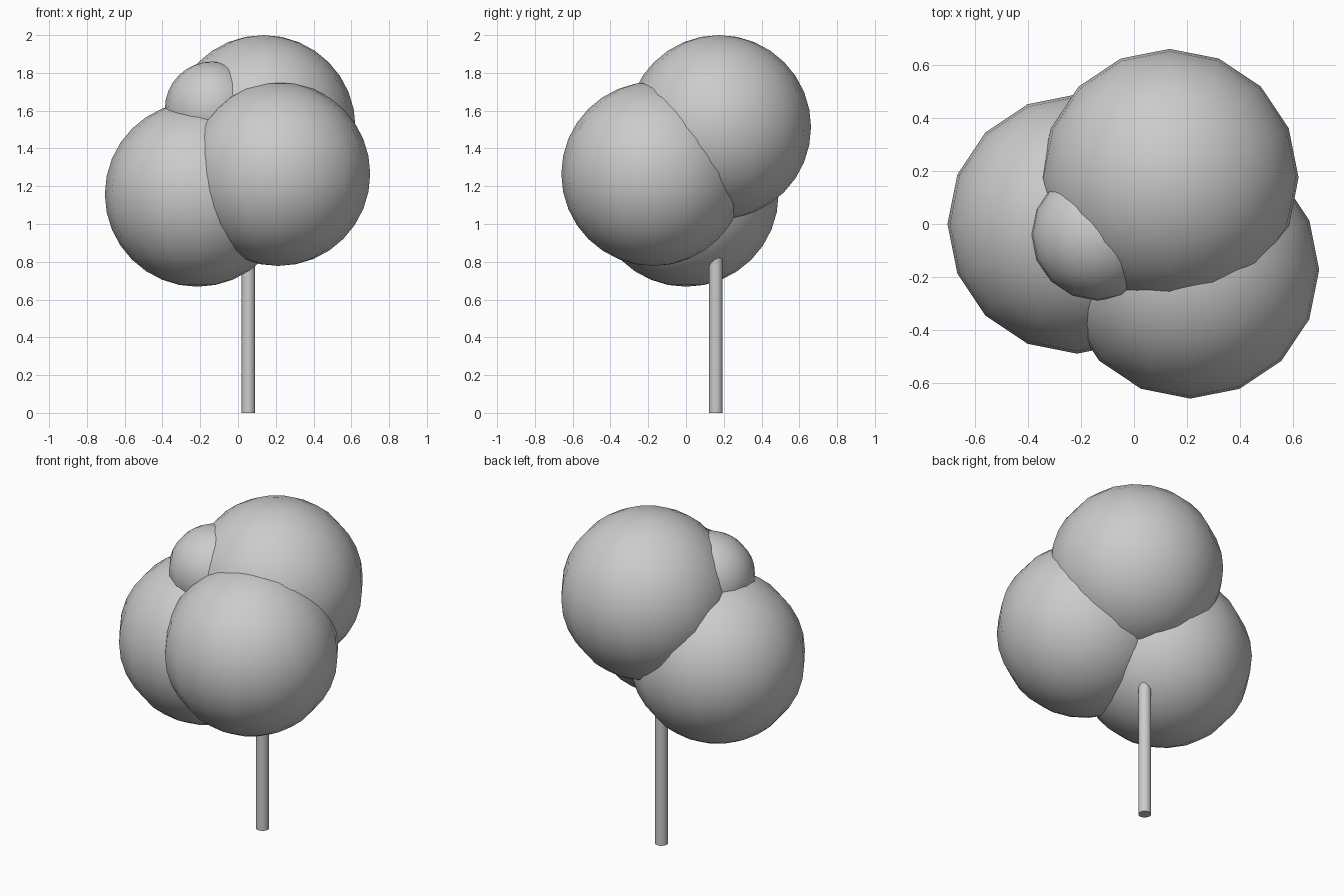
import bpy

if "Cube" in bpy.data.objects:
    bpy.data.objects.remove(bpy.data.objects["Cube"])


def finish(name):
    ob = bpy.context.object
    ob.name = name
    bpy.ops.object.shade_smooth_by_angle()
    return ob


# foliage balls: name, radius, centre
balls = [
    ("foliage_left", 0.49, (-0.215, 0.0, 1.158)),
    ("foliage_front", 0.487, (0.213, -0.173, 1.265)),
    ("foliage_top", 0.487, (0.135, 0.175, 1.513)),
    ("foliage_small", 0.25, (-0.137, -0.04, 1.61)),
]
for name, radius, centre in balls:
    bpy.ops.mesh.primitive_uv_sphere_add(segments=16, ring_count=16,
                                         radius=radius, location=centre)
    finish(name)

# trunk, running up into the foliage
trunk_top = 1.2
bpy.ops.mesh.primitive_cylinder_add(vertices=16, radius=0.036, depth=trunk_top,
                                    location=(0.055, 0.158, trunk_top / 2))
finish("trunk")
